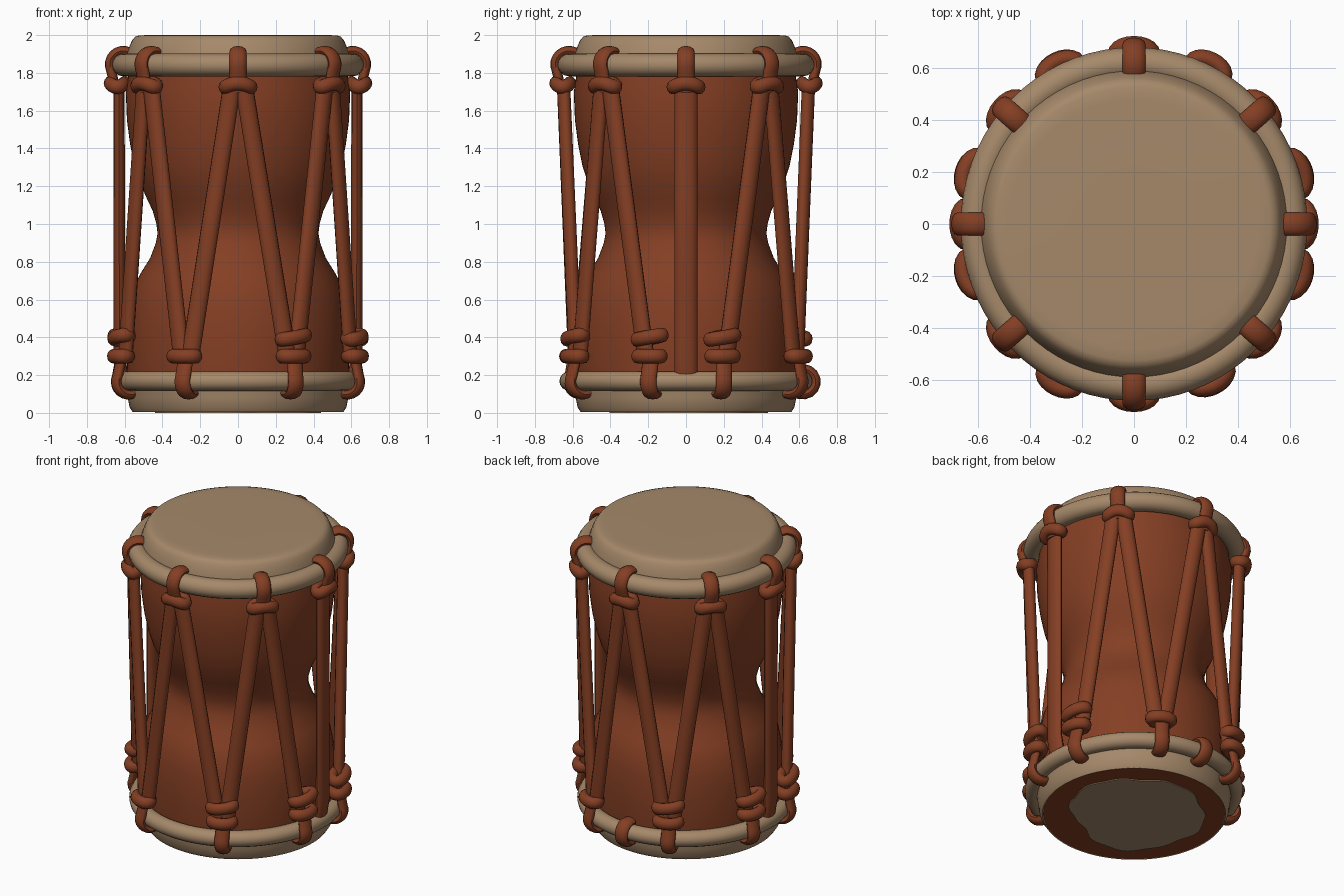
import bpy, bmesh, math
from math import sin, cos, pi, radians
from mathutils import Vector

if "Cube" in bpy.data.objects:
    bpy.data.objects.remove(bpy.data.objects["Cube"], do_unlink=True)


def material(name, rgb):
    m = bpy.data.materials.new(name)
    m.use_nodes = True
    m.diffuse_color = (*rgb, 1)
    m.node_tree.nodes["Principled BSDF"].inputs["Base Color"].default_value = (*rgb, 1)
    return m


WOOD = material("reddish_brown", (0.232, 0.049, 0.017))
SKIN = material("tan_hide", (0.38, 0.25, 0.144))
OVAL = 1.02  # hoops and ropes are slightly longer front to back


def loft(name, rings, mat, closed=False):
    """Skin a list of equal point rings; cap the ends unless closed."""
    bm = bmesh.new()
    vs = [[bm.verts.new(p) for p in ring] for ring in rings]
    n = len(vs[0])
    pairs = list(zip(vs, vs[1:])) + ([(vs[-1], vs[0])] if closed else [])
    for a, b in pairs:
        for i in range(n):
            j = (i + 1) % n
            bm.faces.new((a[i], a[j], b[j], b[i]))
    if not closed:
        bm.faces.new(vs[0])
        bm.faces.new(vs[-1])
    bmesh.ops.recalc_face_normals(bm, faces=bm.faces)
    me = bpy.data.meshes.new(name)
    bm.to_mesh(me)
    bm.free()
    me.materials.append(mat)
    ob = bpy.data.objects.new(name, me)
    bpy.context.collection.objects.link(ob)
    bpy.ops.object.select_all(action='DESELECT')
    ob.select_set(True)
    bpy.context.view_layer.objects.active = ob
    bpy.ops.object.shade_smooth_by_angle(angle=radians(50))


def polar(r, angle, z, oval=OVAL):
    return Vector((r * cos(angle), oval * r * sin(angle), z))


def lathe(name, profile, mat, closed=False, oval=1.0, n=72):
    rings = [[polar(r, 2 * pi * i / n, z, oval) for i in range(n)] for r, z in profile]
    loft(name, rings, mat, closed)


def sweep(name, path, side, wide, thick, closed=False, n=12):
    """Oval rope along a path; wide is its half width towards side."""
    rings = []
    for i, p in enumerate(path):
        if closed:
            t = path[(i + 1) % len(path)] - path[i - 1]
        else:
            t = path[min(i + 1, len(path) - 1)] - path[max(i - 1, 0)]
        t.normalize()
        s = (side - t * side.dot(t)).normalized()
        u = t.cross(s)
        rings.append([p + s * wide * cos(2 * pi * k / n) + u * thick * sin(2 * pi * k / n)
                      for k in range(n)])
    loft(name, rings, WOOD, closed)


def tangent(angle):
    return Vector((-sin(angle), cos(angle), 0))


def knot(name, angle, r, z, half, tilt=0.0, droop=0.0):
    """Coil of rope wrapped around the strands."""
    c, s, out = polar(r, angle, z), tangent(angle), polar(1, angle, 0, 1)
    path = [c + s * half * cos(a) + out * 0.038 * sin(a)
            + Vector((0, 0, tilt * cos(a) - droop * cos(a) ** 2))
            for a in (2 * pi * k / 20 for k in range(20))]
    sweep(name, path, Vector((0, 0, 1)), 0.038, 0.033, closed=True)


def hook(name, angle, ring_r, ring_z, bend, start, end, tail_z, lean=0.0):
    """Strap bent round a hoop and running to a knot."""
    pts = []
    for k in range(11):
        a = radians(start + (end - start) * k / 10)
        pts.append((ring_r + bend * cos(a), ring_z + bend * sin(a)))
    if tail_z is not None:
        pts.append((0.645, tail_z))
    path = [polar(r, angle + lean * abs(z - ring_z), z) for r, z in pts]
    sweep(name, path, tangent(angle), 0.045, 0.026)


# Hourglass shell
lathe("drum_body", [
    (0.552, 0.006), (0.568, 0.03), (0.58, 0.12), (0.59, 0.3), (0.587, 0.45),
    (0.577, 0.55), (0.555, 0.66), (0.515, 0.74), (0.465, 0.82), (0.435, 0.9),
    (0.426, 0.95), (0.432, 1.0), (0.452, 1.07), (0.485, 1.14), (0.52, 1.22),
    (0.549, 1.31), (0.571, 1.42), (0.588, 1.55), (0.594, 1.7), (0.57, 1.85)], WOOD)

# Drum skins
lathe("top_skin", [
    (0.6, 1.8), (0.595, 1.86), (0.588, 1.9), (0.575, 1.94), (0.561, 1.972),
    (0.545, 1.991), (0.525, 1.998), (0.48, 2.0), (0.2, 2.0)], SKIN)
lathe("bottom_skin_band", [
    (0.557, 0.004), (0.574, 0.03), (0.584, 0.08), (0.595, 0.17),
    (0.565, 0.17), (0.555, 0.08), (0.545, 0.01)], SKIN, closed=True)


# Ragged hide patch on the underside
def patch_radius(a):
    notch = 0.1 * math.exp(-((a - radians(300)) / 0.45) ** 2)
    return 0.43 - notch + 0.012 * sin(5 * a) + 0.008 * sin(11 * a)


loft("underside_patch", [[polar(patch_radius(2 * pi * i / 72), 2 * pi * i / 72, z, 1)
                          for i in range(72)] for z in (0.0, 0.008)], SKIN)


# Hoops
def hoop(name, r, z, minor):
    lathe(name, [(r + minor * cos(2 * pi * k / 16), z + minor * sin(2 * pi * k / 16))
                 for k in range(16)], SKIN, closed=True, oval=OVAL)


hoop("top_hoop", 0.607, 1.842, 0.06)
hoop("bottom_hoop", 0.606, 0.168, 0.051)

# Rope anchor directions around the upper and lower hoops
UPPER = [radians(d) for d in (0, 41, 90, 139, 180, 221, 270, 319)]
LOWER = [radians(d) for d in (17, 64, 116, 163, 197, 244, 297, 343)]

# Upper hooks and knots, with paired or straight strands below
for i, a in enumerate(UPPER):
    hook("top_hook", a, 0.607, 1.845, 0.072, 150, -25, 1.7)
    knot("top_knot", a, 0.64, 1.745, 0.07, droop=0.02)
    if i % 4 == 0:
        sweep("straight_strand", [polar(0.63, a, 1.74), polar(0.628, a, 0.3),
                                  polar(0.605, a, 0.17)], tangent(a), 0.06, 0.03)
        continue
    for b, d in ((LOWER[i - 1], -1), (LOWER[i], 1)):
        top = polar(0.637, a + d * 0.045, 1.75)
        low = polar(0.632, b - d * 0.035, 0.27)
        sweep("slanted_strand", [top, low], tangent((a + b) / 2), 0.049, 0.035)

# Lower hooks and knots; two opposite ones have a single coil
for i, b in enumerate(LOWER):
    hook("bottom_hook", b, 0.606, 0.165, 0.068, -130, 25, 0.3, lean=0.1)
    knot("lower_knot", b, 0.648, 0.3, 0.067)
    if i not in (1, 5):
        knot("upper_knot", b, 0.645, 0.4, 0.072, tilt=0.012)

# Spare hook at the back
hook("back_hook", pi / 2, 0.606, 0.165, 0.068, -130, 110, None)
